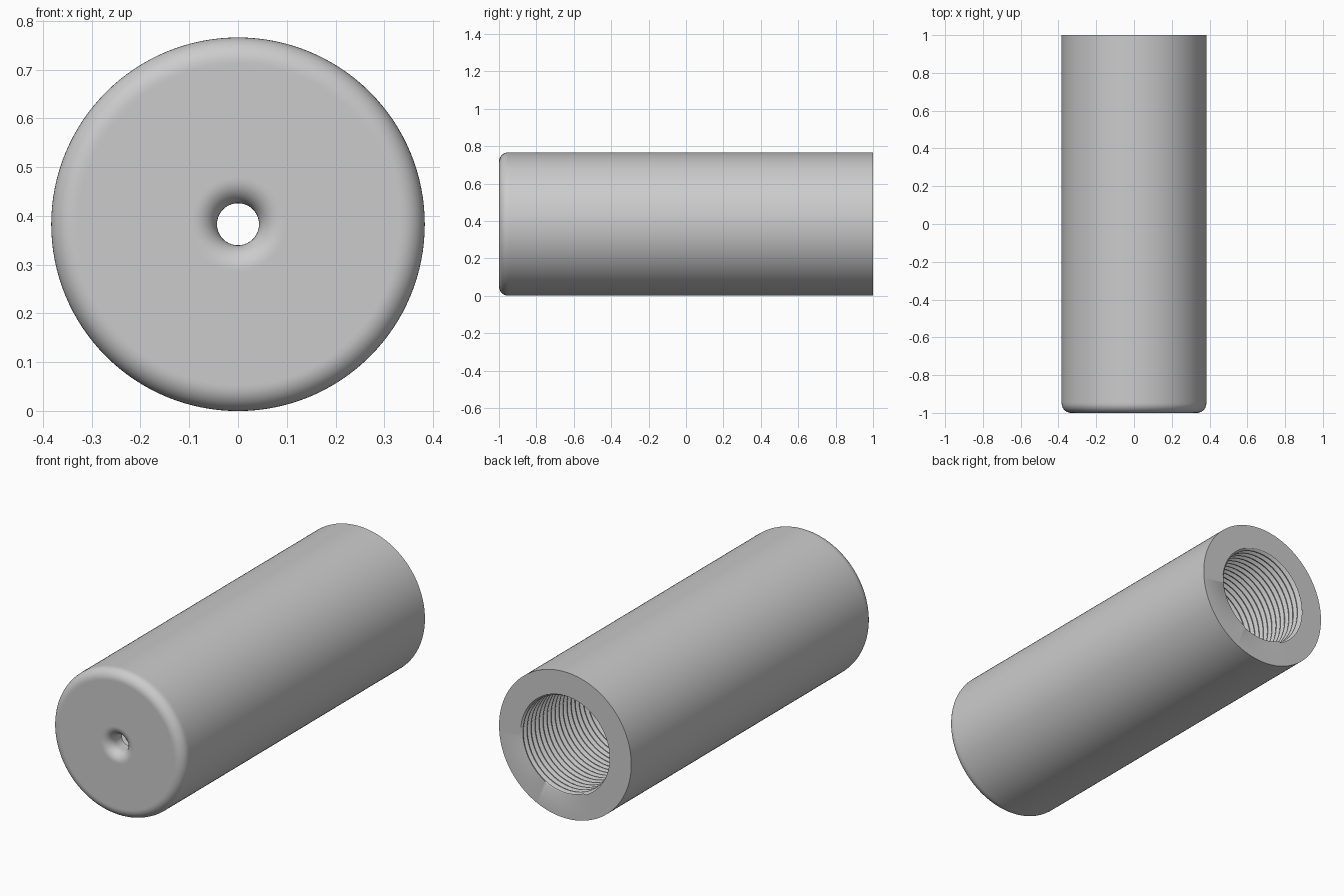
import bpy, bmesh
from math import sin, cos, pi

old = bpy.data.objects.get("Cube")
if old:
    bpy.data.objects.remove(old, do_unlink=True)

SEG = 128
OUTER, HOLE, BORE = 0.383, 0.043, 0.258      # radii
FILLET = 0.05
FRONT, REAR, FLOOR = -1.0, 1.0, -0.9         # positions along y
PITCH, DEPTH = 0.033, 0.018                  # internal thread

steel = bpy.data.materials.new("grey steel")
steel.use_nodes = True
colour = (0.6, 0.6, 0.6, 1)
steel.diffuse_color = colour
steel.node_tree.nodes["Principled BSDF"].inputs["Base Color"].default_value = colour


def fillet(radius, start, end, steps=10):
    """Rounded edge as (y, r) points around a centre just behind the front face."""
    for i in range(steps + 1):
        a = start + (end - start) * i / steps
        yield FRONT + FILLET - FILLET * sin(a), radius + FILLET * cos(a)


# Lathe profile: rear rim, outside wall, rounded front, small hole, bore floor
flat_out, flat_in = OUTER - FILLET, HOLE + FILLET
profile = [(REAR, BORE), (REAR, OUTER), (FRONT + FILLET + 0.01, OUTER)]
profile += fillet(flat_out, 0, pi / 2)
profile += [(FRONT, flat_out - 0.005), (FRONT, flat_in + 0.005)]
profile += fillet(flat_in, pi / 2, pi)
profile += [(FLOOR, HOLE), (FLOOR, BORE)]
rows = [[(y, r)] * (SEG + 1) for y, r in profile]

# Thread rows rise by one pitch per turn and fade into plain rings at both ends
turns = int((REAR - FLOOR) / PITCH) + 2
for turn in range(-1, turns):
    for phase, side in ((0, -1), (0.15, -1), (0.5, 1), (0.65, 1)):
        row = []
        for s in range(SEG + 1):
            y = FLOOR + PITCH * (turn + phase + s / SEG)
            inside = FLOOR < y < REAR
            row.append((min(max(y, FLOOR), REAR), BORE + (side * DEPTH / 2 if inside else 0)))
        rows.append(row)
rows.append(rows[0])

# Sweep the rows around the y axis and weld the seams
bm = bmesh.new()
grid = []
for row in rows:
    grid.append([bm.verts.new((r * sin(2 * pi * s / SEG), y, OUTER + r * cos(2 * pi * s / SEG)))
                 for s, (y, r) in enumerate(row)])
for a, b in zip(grid, grid[1:]):
    for s in range(SEG):
        bm.faces.new((a[s], a[s + 1], b[s + 1], b[s]))
bmesh.ops.remove_doubles(bm, verts=bm.verts, dist=0.00005)
bmesh.ops.recalc_face_normals(bm, faces=bm.faces)

mesh = bpy.data.meshes.new("threaded_sleeve")
bm.to_mesh(mesh)
bm.free()
mesh.materials.append(steel)
sleeve = bpy.data.objects.new("threaded_sleeve", mesh)
bpy.context.collection.objects.link(sleeve)

# Smooth curved walls, crisp rims and thread edges
bpy.ops.object.select_all(action="DESELECT")
sleeve.select_set(True)
bpy.context.view_layer.objects.active = sleeve
bpy.ops.object.shade_smooth_by_angle(angle=pi / 6)
